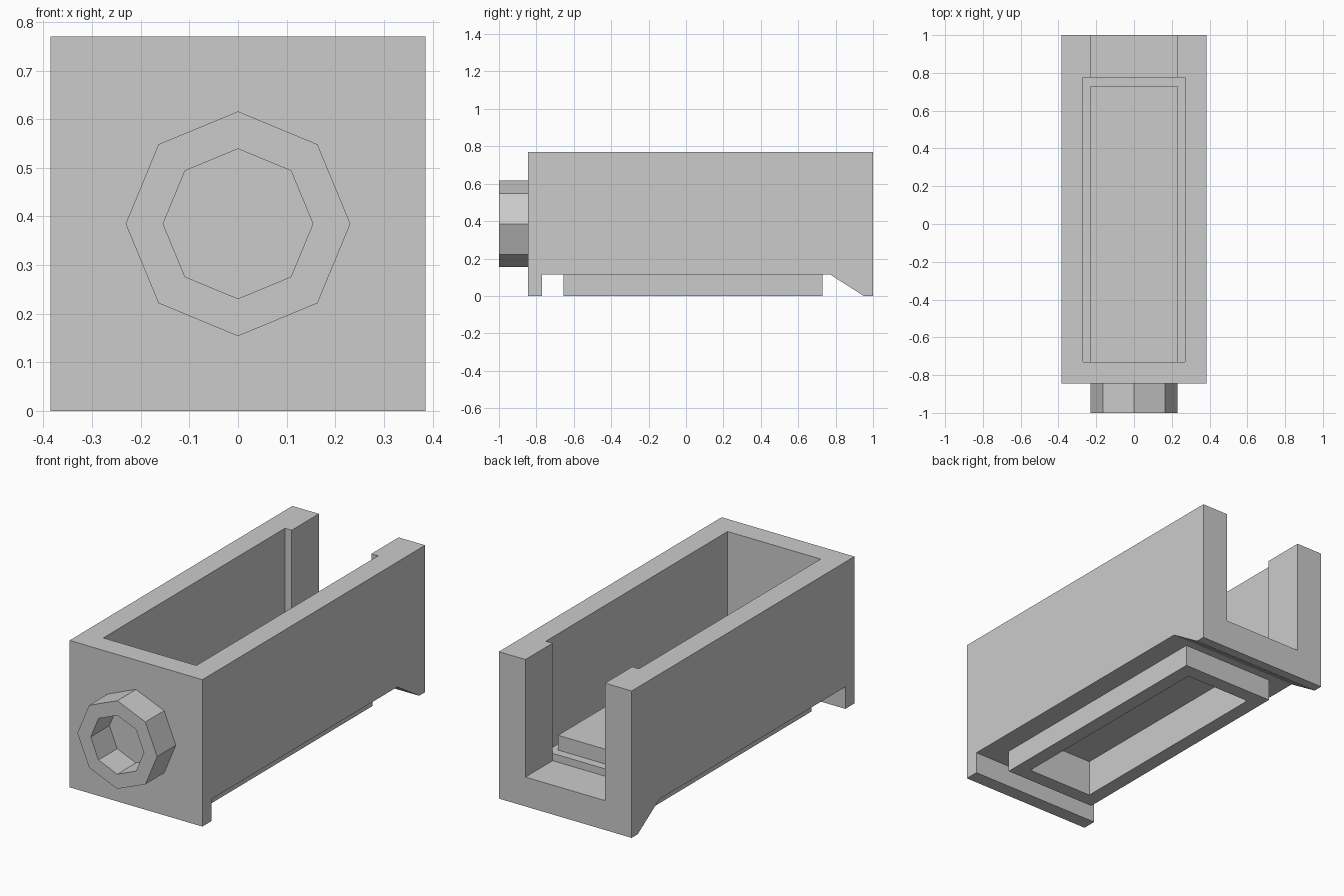
import bpy
import bmesh
from math import cos, sin, tau

cube = bpy.data.objects.get("Cube")
if cube:
    bpy.data.objects.remove(cube, do_unlink=True)

grey = bpy.data.materials.new("plain grey")
grey.use_nodes = True
grey.diffuse_color = (0.6, 0.6, 0.6, 1)
grey.node_tree.nodes["Principled BSDF"].inputs["Base Color"].default_value = (0.6, 0.6, 0.6, 1)


def prism(name, points, offset):
    """Extrude a planar outline along an offset into a closed solid."""
    bm = bmesh.new()
    face = bm.faces.new([bm.verts.new(p) for p in points])
    result = bmesh.ops.extrude_face_region(bm, geom=[face], use_keep_orig=True)
    moved = [v for v in result["geom"] if isinstance(v, bmesh.types.BMVert)]
    bmesh.ops.translate(bm, verts=moved, vec=offset)
    bmesh.ops.recalc_face_normals(bm, faces=bm.faces)
    mesh = bpy.data.meshes.new(name)
    bm.to_mesh(mesh)
    bm.free()
    mesh.materials.append(grey)
    obj = bpy.data.objects.new(name, mesh)
    bpy.context.collection.objects.link(obj)
    return obj


def side_profile(name, half_width, yz):
    return prism(name, [(-half_width, y, z) for y, z in yz], (2 * half_width, 0, 0))


def box(name, half_width, y0, y1, z0, z1):
    return side_profile(name, half_width, [(y0, z0), (y1, z0), (y1, z1), (y0, z1)])


def octagon(name, radius, y0, y1):
    ring = [(radius * cos(tau * i / 8), y0, MID + radius * sin(tau * i / 8)) for i in range(8)]
    return prism(name, ring, (0, y1 - y0, 0))


def combine(target, tool, operation):
    """Apply a boolean and discard the helper solid."""
    tool.hide_render = True
    mod = target.modifiers.new(tool.name, "BOOLEAN")
    mod.operation, mod.solver, mod.object = operation, "EXACT", tool
    bpy.context.view_layer.objects.active = target
    bpy.ops.object.modifier_apply(modifier=mod.name)
    bpy.data.objects.remove(tool, do_unlink=True)


HALF, TOP = 0.385, 0.77
MID = TOP / 2
FRONT, BACK = -0.845, 1.0
UNDER, FLOOR, INSERT_TOP = 0.115, 0.1925, 0.27
INNER, SLOT = 0.27, 0.231

# Housing with a square front lip and a sloped rear lip
housing = side_profile("housing", HALF, [
    (FRONT, TOP), (FRONT, 0), (-0.77, 0), (-0.77, UNDER),
    (0.77, UNDER), (0.95, 0), (BACK, 0), (BACK, TOP)])

# Open-topped cavity and the rear slot leading into it
combine(housing, box("cavity", INNER, -0.73, 0.775, FLOOR, 0.9), "DIFFERENCE")
combine(housing, side_profile("rear_slot", SLOT, [
    (0.775, 0.154), (1.1, 0.154), (1.1, 0.95), (0.5, 0.95), (0.5, 0.4), (0.775, 0.4)]),
    "DIFFERENCE")

# Raised floor block, underside rail and the pocket hollowing both
combine(housing, box("floor_block", SLOT, -0.76, 0.73, 0.16, INSERT_TOP), "UNION")
combine(housing, box("underside_rail", INNER, -0.655, 0.73, 0, 0.15), "UNION")
combine(housing, box("rail_pocket", 0.1925, -0.578, 0.653, -0.1, FLOOR), "DIFFERENCE")

# Eight-sided front collar
collar = octagon("front_collar", 0.231, -1, FRONT)
combine(collar, octagon("collar_bore", 0.154, -1.1, -0.8), "DIFFERENCE")
